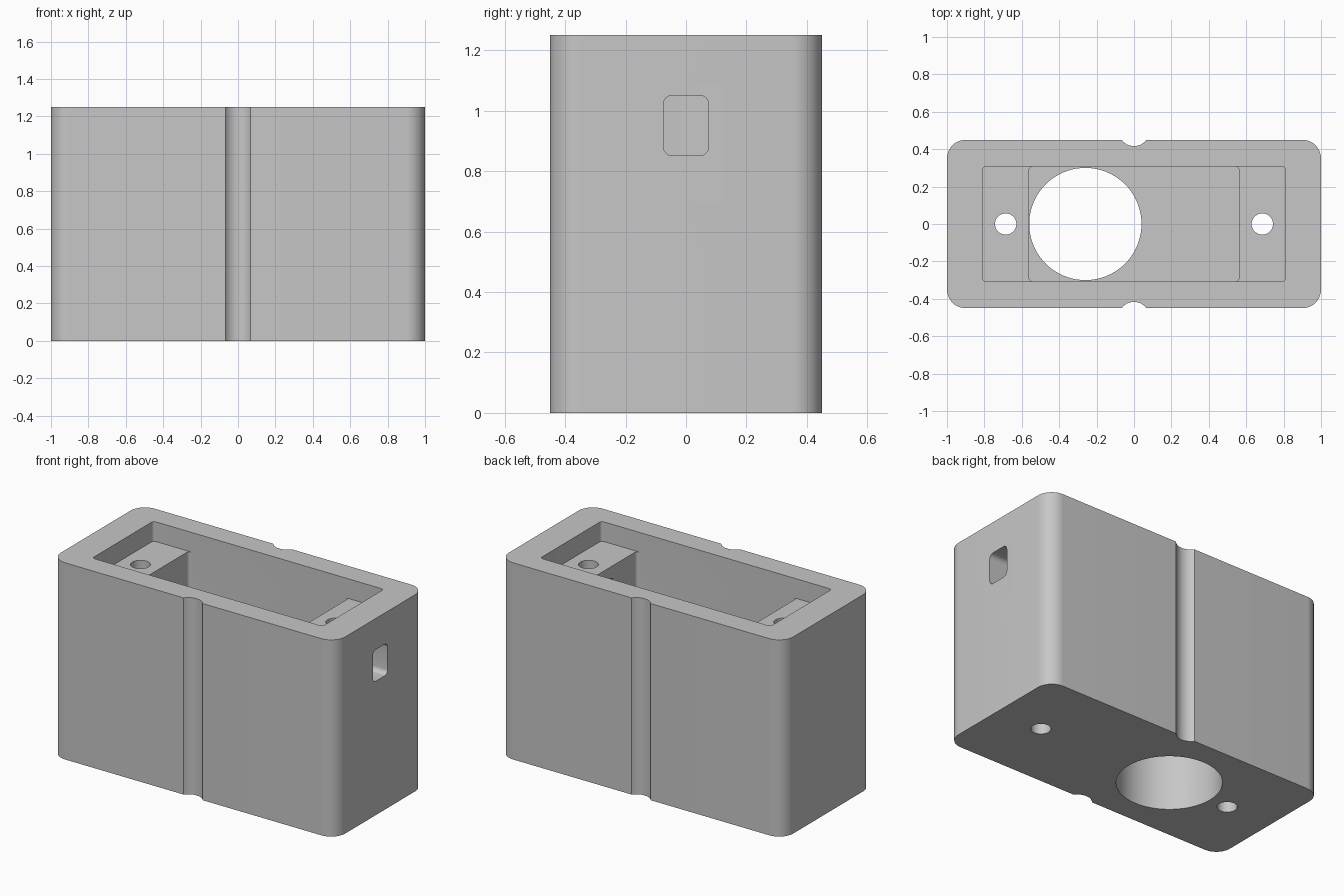
import bpy, bmesh
from math import pi, cos, sin, radians

default = bpy.data.objects.get("Cube")
if default:
    bpy.data.objects.remove(default, do_unlink=True)

grey = bpy.data.materials.new("plain grey")
grey.use_nodes = True
colour = (0.57, 0.57, 0.57, 1)
grey.diffuse_color = colour
bsdf = next(n for n in grey.node_tree.nodes if n.type == 'BSDF_PRINCIPLED')
bsdf.inputs["Base Color"].default_value = colour


def rounded_rect(w, h, r, steps):
    """Outline of a centred rectangle with rounded corners."""
    pts = []
    for i, (sx, sy) in enumerate([(1, 1), (-1, 1), (-1, -1), (1, -1)]):
        for k in range(steps + 1):
            a = (i + k / steps) * pi / 2
            pts.append((sx * (w / 2 - r) + r * cos(a), sy * (h / 2 - r) + r * sin(a)))
    return pts


def circle(r, n=64):
    return [(r * cos(2 * pi * k / n), r * sin(2 * pi * k / n)) for k in range(n)]


def prism(name, outline, length, location, rotation=(0, 0, 0)):
    """Extrude an outline along its local z axis."""
    bm = bmesh.new()
    face = bm.faces.new([bm.verts.new((x, y, 0)) for x, y in outline])
    top = bmesh.ops.extrude_face_region(bm, geom=[face])
    verts = [v for v in top["geom"] if isinstance(v, bmesh.types.BMVert)]
    bmesh.ops.translate(bm, verts=verts, vec=(0, 0, length))
    bmesh.ops.recalc_face_normals(bm, faces=bm.faces)
    mesh = bpy.data.meshes.new(name)
    bm.to_mesh(mesh)
    bm.free()
    mesh.materials.append(grey)
    obj = bpy.data.objects.new(name, mesh)
    obj.location, obj.rotation_euler = location, rotation
    bpy.context.collection.objects.link(obj)
    return obj


# Main block
height, ledge_z, floor_z = 1.25, 1.125, 0.85
housing = prism("housing", rounded_rect(2, 0.9, 0.1, 12), height, (0, 0, 0))

# Stepped pocket: wide shallow recess, then the deeper well
cutters = [
    prism("ledge_cutter", rounded_rect(1.62, 0.614, 0.02, 5), 0.5, (0, 0, ledge_z)),
    prism("well_cutter", rounded_rect(1.124, 0.614, 0.02, 5), 0.8, (0, 0, floor_z)),
    prism("bore_cutter", circle(0.3, 96), 1.0, (-0.26, 0, -0.1)),
]
# Screw holes and the vertical grooves of both long sides
for s in (-1, 1):
    cutters.append(prism("screw_hole_cutter", circle(0.057, 48), 2, (s * 0.686, 0, -0.1)))
    cutters.append(prism("groove_cutter", circle(0.0835), 2, (0, s * 0.5, -0.1)))
# Slot through the left end wall into the well
cutters.append(prism("slot_cutter", rounded_rect(0.2, 0.15, 0.03, 6), 0.8,
                     (0.4, 0, 0.951), (0, radians(90), 0)))

bpy.context.view_layer.objects.active = housing
for cutter in cutters:
    cutter.hide_render = True
    mod = housing.modifiers.new("cut", 'BOOLEAN')
    mod.operation, mod.solver, mod.object = 'DIFFERENCE', 'EXACT', cutter
    bpy.ops.object.modifier_apply(modifier=mod.name)
    bpy.data.objects.remove(cutter, do_unlink=True)

# Smooth the curved walls, keep the rims sharp
bpy.ops.object.select_all(action='DESELECT')
housing.select_set(True)
bpy.ops.object.shade_smooth_by_angle(angle=radians(25))
